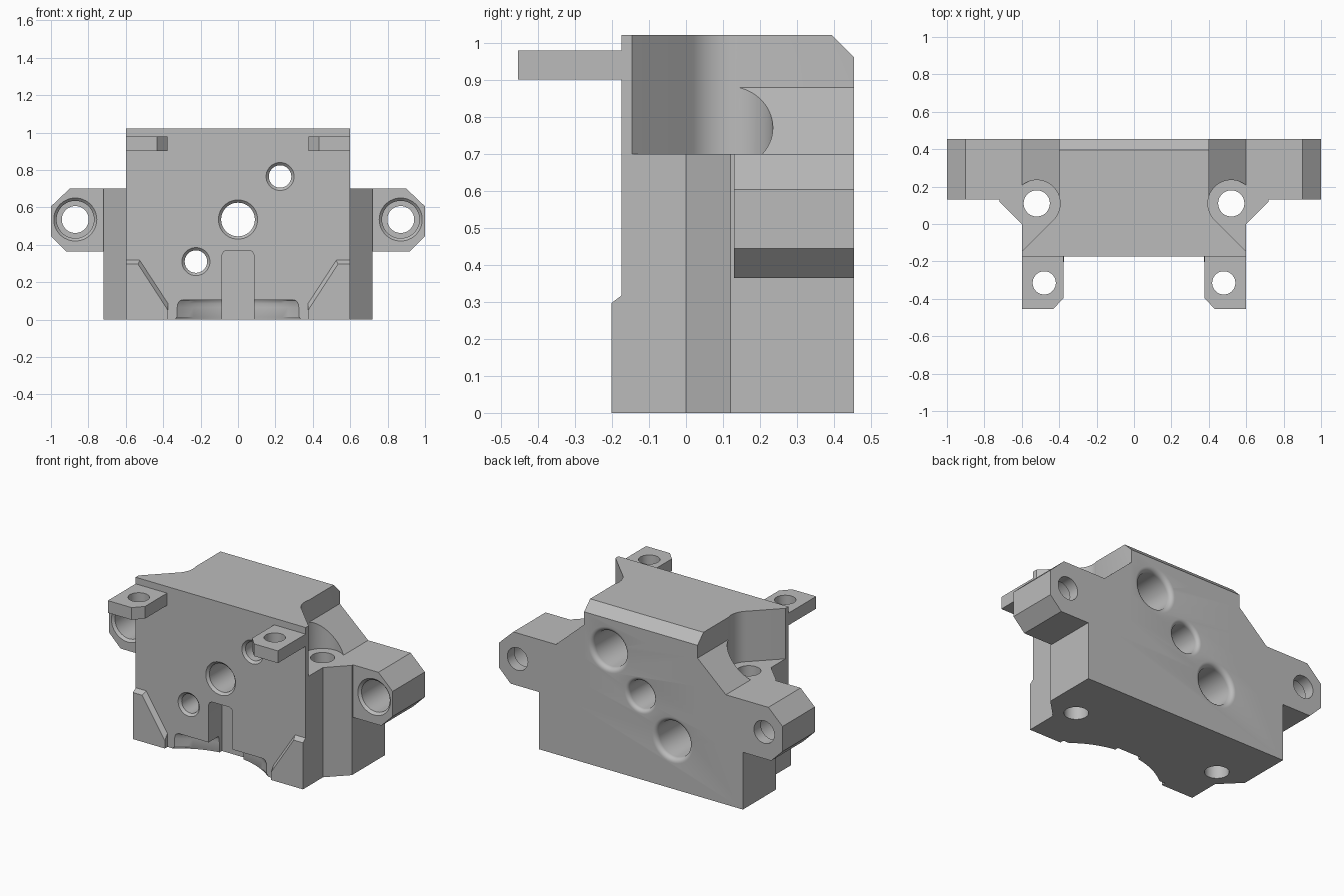
import bpy, bmesh, math

if "Cube" in bpy.data.objects:
    bpy.data.objects.remove(bpy.data.objects["Cube"])

gray = bpy.data.materials.new("plain gray")
gray.diffuse_color = (0.5, 0.5, 0.5, 1)
gray.use_nodes = True
gray.node_tree.nodes["Principled BSDF"].inputs["Base Color"].default_value = gray.diffuse_color


def place(axis, u, v, t):
    """Plan (x, y) points run along z; front (x, z) along y; side (y, z) along x."""
    return {"z": (u, v, t), "y": (u, t, v), "x": (t, u, v)}[axis]


def loft(name, rings):
    """Closed solid through rings of equal point count."""
    bm = bmesh.new()
    vs = [[bm.verts.new(p) for p in ring] for ring in rings]
    n = len(vs[0])
    bm.faces.new(vs[0])
    bm.faces.new(vs[-1])
    for a, b in zip(vs, vs[1:]):
        for i in range(n):
            j = (i + 1) % n
            bm.faces.new((a[i], a[j], b[j], b[i]))
    bmesh.ops.recalc_face_normals(bm, faces=bm.faces)
    me = bpy.data.meshes.new(name)
    bm.to_mesh(me)
    bm.free()
    ob = bpy.data.objects.new(name, me)
    bpy.context.collection.objects.link(ob)
    me.materials.append(gray)
    return ob


def prism(name, pts, axis, a, b):
    return loft(name, [[place(axis, u, v, t) for u, v in pts] for t in (a, b)])


def turned(name, c, axis, steps, n=48):
    """Round solid: steps are (position along axis, radius)."""
    return loft(name, [[place(axis, c[0] + r * math.cos(2 * math.pi * i / n),
                              c[1] + r * math.sin(2 * math.pi * i / n), t)
                        for i in range(n)] for t, r in steps])


def both(pts):
    """Complete a right-half outline with its mirror image."""
    return pts + [(-x, y) for x, y in reversed(pts)]


def combine(target, other, op):
    m = target.modifiers.new(op, 'BOOLEAN')
    m.operation, m.object, m.solver = op, other, 'EXACT'
    bpy.context.view_layer.objects.active = target
    bpy.ops.object.modifier_apply(modifier=m.name)
    bpy.data.objects.remove(other)


def add(other):
    combine(body, other, 'UNION')


def cut(other):
    combine(body, other, 'DIFFERENCE')


# Lower block with angled flanks
body = prism("mount_body", both([(.6, -.175), (.6, 0), (.72, .12), (.72, .455)]), "z", 0, .7)

# Upper block, narrowing behind the front plate
add(prism("upper", both([(.6, -.175), (.6, -.146), (.432, .022), (.41, .055),
                         (.4, .12), (.4, .455)]), "z", .5, 1.022))

# Ears and sloping shoulders
add(prism("ears", both([(.72, .365), (.92, .365), (1, .445), (1, .605), (.9, .7),
                        (.6, .7), (.4, .88)]), "y", .13, .455))

# Rear top chamfer
cut(prism("rear_chamfer", [(.395, 1.022), (.455, .962), (.55, .962), (.55, 1.1), (.395, 1.1)],
          "x", -.7, .7))

for s in (-1, 1):
    # Vertical screw seat and hole
    cut(turned("screw_seat", (s * .52, .11), "z", [(.7, .125), (1.2, .125)], 64))
    cut(turned("screw_hole", (s * .52, .11), "z", [(-.1, .07), (.9, .07)]))
    # Ear hole with counterbore
    cut(turned("ear_hole", (s * .87, .535), "y",
               [(.0, .115), (.13, .115), (.145, .1), (.385, .1), (.385, .072), (.6, .072)]))


def bore(c, small, big, step, lip):
    """Through hole: countersunk front, wider rear bore with a rounded mouth."""
    mouth = [(.455 - lip + lip * math.sin(a), big + lip * (1 - math.cos(a)))
             for a in (math.pi / 2 * k / 6 for k in range(7))]
    cut(turned("bore", c, "y", [(-.3, small + .015), (-.175, small + .015), (-.16, small),
                                (step, small), (step + .001, big)] + mouth
               + [(.6, big + lip)]))


bore((0, .535), .09, .09, .1, .025)
bore((.225, .765), .06, .115, .02, .03)
bore((-.225, .31), .06, .115, .02, .03)

# Curved bottom recess with rounded upper corners, and the central slot
W, D = .325, .115
R = (W * W + D * D) / (2 * D)
half = math.asin(W / R)


def arc(scale):
    pts = [(R * math.sin(a) * scale, -.175 + (R * math.cos(a) - (R - D)) * scale)
           for a in (half * (k / 10 - 1) for k in range(21))]
    return pts + [(W * scale, -.3), (-W * scale, -.3)]


levels = [(-.05, 1.03), (.005, 1.03), (.015, 1), (.065, 1), (.085, .99), (.098, .965), (.106, .92)]
cut(loft("recess", [[(x, y, z) for x, y in arc(k)] for z, k in levels]))
cut(prism("slot", both([(.085, -.1), (.085, .345), (.078, .362), (.062, .37)]), "y", -.3, -.04))

bpy.context.view_layer.objects.active = body
body.select_set(True)
bpy.ops.object.shade_smooth_by_angle(angle=math.radians(25))
body.select_set(False)

for s, side in ((-1, "left"), (1, "right")):
    # Raised lower corner pads with bevelled edge
    back = [(.6, 0), (.6, .318), (.525, .318), (.375, .088), (.375, 0)]
    front = [(.6, 0), (.6, .297), (.535, .297), (.375, .05), (.375, 0)]
    loft("corner_pad_" + side, [[(s * x, y, z) for x, z in ring]
                                for y, ring in ((-.174, back), (-.202, front))])
    # Front tabs with vertical holes
    tab = prism("tab_" + side, [(s * x, y) for x, y in
                                [(.6, -.17), (.6, -.455), (.432, -.455), (.378, -.397), (.378, -.17)]],
                "z", .902, .98)
    hole = turned("tab_hole", (s * .48, -.315), "z", [(.8, .062), (1.1, .062)])
    combine(tab, hole, 'DIFFERENCE')
    bpy.context.view_layer.objects.active = tab
    tab.select_set(True)
    bpy.ops.object.shade_smooth_by_angle(angle=math.radians(25))
    tab.select_set(False)
